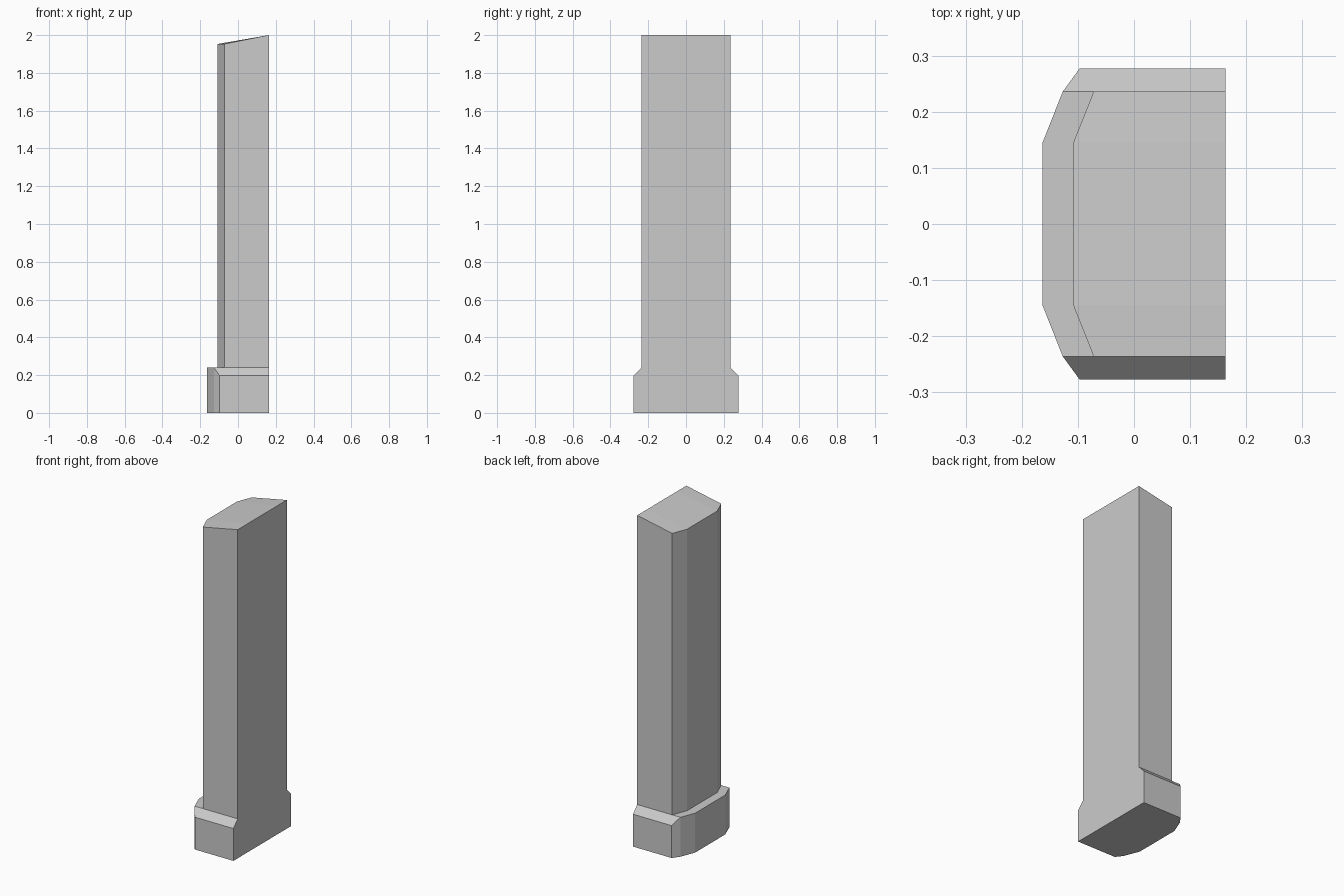
import bpy
import bmesh

cube = bpy.data.objects.get("Cube")
if cube:
    bpy.data.objects.remove(cube, do_unlink=True)

stone = bpy.data.materials.new("light_grey_stone")
stone.use_nodes = True
GREY = (0.6, 0.6, 0.6, 1)
stone.diffuse_color = GREY
stone.node_tree.nodes["Principled BSDF"].inputs["Base Color"].default_value = GREY

BACK = 0.163  # flat side shared by both parts


def loft(name, stations):
    """Skin sections given as (y, outer x, outer top z, back top z) along y."""
    bm = bmesh.new()
    rings = []
    for y, x, z_out, z_back, z_low in stations:
        ring = [(x, y, z_low), (BACK, y, z_low), (BACK, y, z_back), (x, y, z_out)]
        rings.append([bm.verts.new(co) for co in ring])
    for a, b in zip(rings, rings[1:]):
        for i in range(4):
            j = (i + 1) % 4
            bm.faces.new((a[i], a[j], b[j], b[i]))
    bm.faces.new(rings[0])
    bm.faces.new(rings[-1])
    bmesh.ops.recalc_face_normals(bm, faces=bm.faces)
    mesh = bpy.data.meshes.new(name)
    bm.to_mesh(mesh)
    bm.free()
    mesh.materials.append(stone)
    obj = bpy.data.objects.new(name, mesh)
    bpy.context.collection.objects.link(obj)
    return obj


def mirrored(half):
    """Repeat the sections on the other side of y = 0."""
    return [(-s[0], *s[1:]) for s in half] + half[::-1]


# Plinth with sloped end ledges and faceted outer side
loft("plinth", mirrored([
    (0.277, -0.097, 0.197, 0.197, 0),
    (0.236, -0.127, 0.24, 0.24, 0),
    (0.145, -0.163, 0.24, 0.24, 0),
]))

# Tall shaft with faceted outer side and sloping top
loft("shaft", mirrored([
    (0.236, -0.072, 1.953, 2.0, 0.24),
    (0.145, -0.108, 1.953, 2.0, 0.24),
]))
